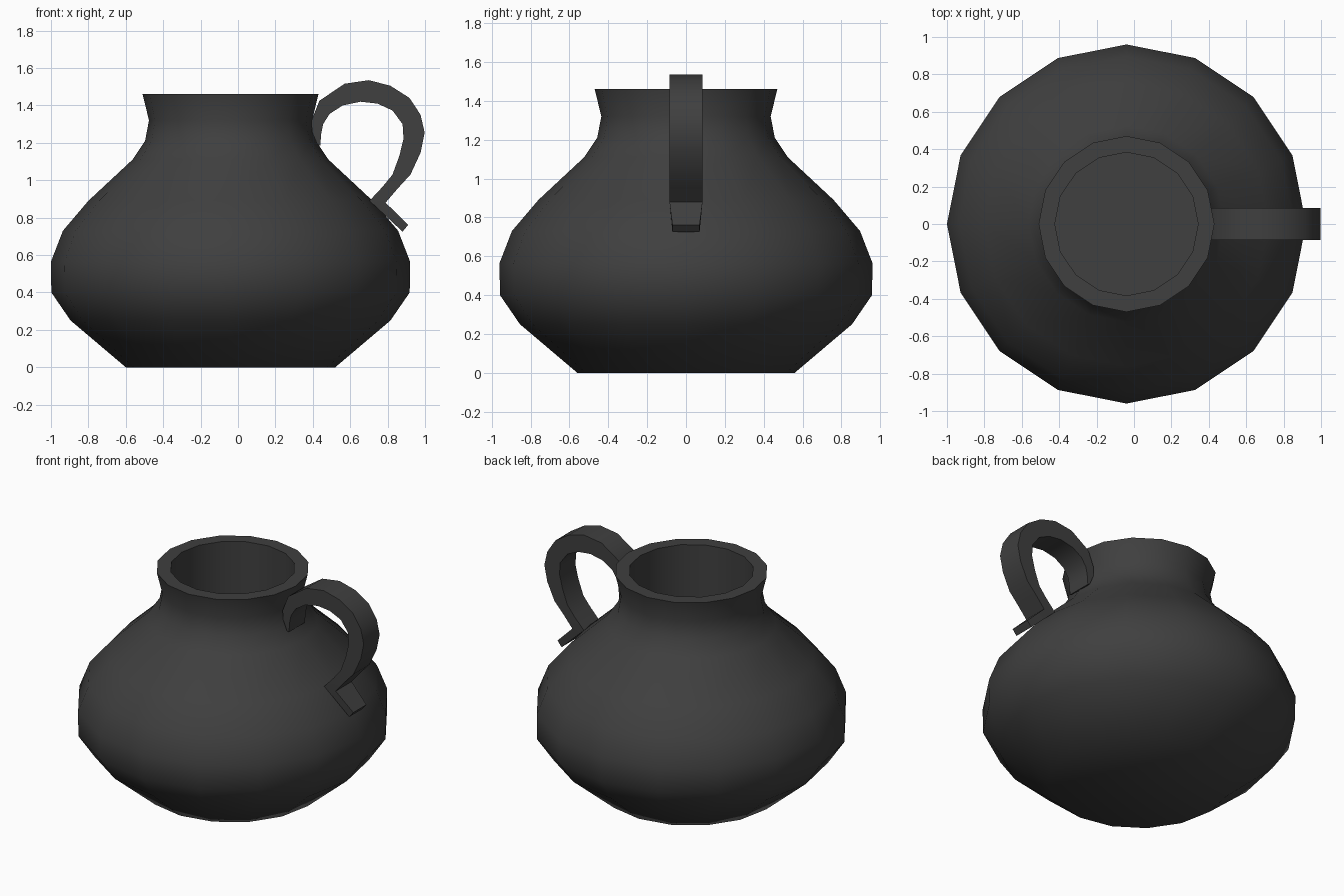
import bpy, bmesh, math

if "Cube" in bpy.data.objects:
    bpy.data.objects.remove(bpy.data.objects["Cube"])

dark = bpy.data.materials.new("dark_clay")
dark.diffuse_color = (0.05, 0.05, 0.05, 1)
dark.use_nodes = True
dark.node_tree.nodes["Principled BSDF"].inputs["Base Color"].default_value = dark.diffuse_color


def loft(name, rings, sharp_angle):
    """Skin closed rings of points together, cap both ends."""
    bm = bmesh.new()
    loops = [[bm.verts.new(p) for p in ring] for ring in rings]
    n = len(loops[0])
    for a, b in zip(loops, loops[1:]):
        for i in range(n):
            j = (i + 1) % n
            bm.faces.new((a[i], a[j], b[j], b[i]))
    bm.faces.new(loops[0][::-1])
    bm.faces.new(loops[-1])
    bmesh.ops.recalc_face_normals(bm, faces=bm.faces)
    mesh = bpy.data.meshes.new(name)
    bm.to_mesh(mesh)
    bm.free()
    mesh.materials.append(dark)
    ob = bpy.data.objects.new(name, mesh)
    bpy.context.collection.objects.link(ob)
    bpy.ops.object.select_all(action='DESELECT')
    ob.select_set(True)
    bpy.context.view_layer.objects.active = ob
    bpy.ops.object.shade_smooth_by_angle(angle=math.radians(sharp_angle))
    return ob


# Pot body: 16-sided, (radius, z) outside from the base up, then down the bore
CENTRE_X, SIDES = -0.04, 16
profile = [(0.56, 0), (0.855, 0.25), (0.958, 0.40), (0.96, 0.565), (0.896, 0.73),
           (0.76, 0.89), (0.524, 1.11), (0.457, 1.21), (0.436, 1.32), (0.47, 1.46),
           (0.383, 1.46), (0.383, 0.70)]
rings = [[(CENTRE_X + r * math.cos(math.tau * i / SIDES),
           r * math.sin(math.tau * i / SIDES), z) for i in range(SIDES)]
         for r, z in profile]
loft("pot_body", rings, 50)

# Handle strap: (outer x, outer z, inner x, inner z, half width)
W = 0.085
strap = [(0.425, 1.19, 0.44, 1.185, W), (0.395, 1.26, 0.445, 1.25, W),
         (0.393, 1.32, 0.455, 1.30, W), (0.435, 1.425, 0.49, 1.355, W),
         (0.57, 1.516, 0.56, 1.40, W), (0.70, 1.535, 0.655, 1.42, W),
         (0.815, 1.505, 0.745, 1.41, W), (0.917, 1.44, 0.826, 1.373, W),
         (0.976, 1.35, 0.88, 1.30, W), (0.998, 1.254, 0.885, 1.222, W),
         (0.976, 1.147, 0.863, 1.131, W), (0.922, 1.03, 0.826, 1.03, W),
         (0.853, 0.955, 0.773, 0.965, W), (0.789, 0.88, 0.703, 0.89, W),
         (0.91, 0.762, 0.88, 0.725, 0.07)]
rings = [[(ox, -w, oz), (ox, w, oz), (ix, w, iz), (ix, -w, iz)]
         for ox, oz, ix, iz, w in strap]
loft("handle", rings, 45)
